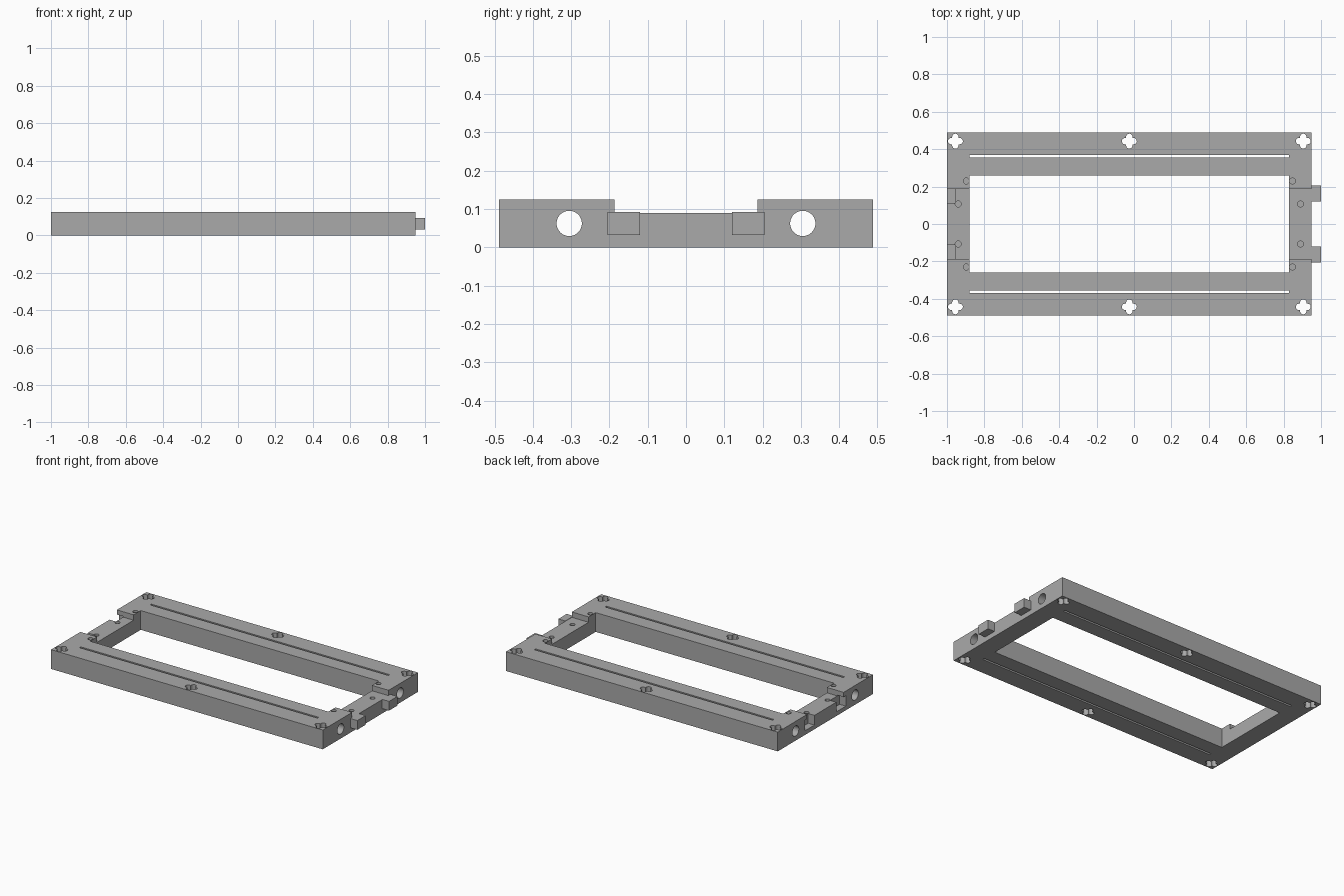
import bpy, bmesh, math

cube = bpy.data.objects.get("Cube")
if cube:
    bpy.data.objects.remove(cube, do_unlink=True)

H = 0.125            # frame height
FLOOR = 0.09         # height of the lowered end bars
X0, X1 = -1.0, 0.95  # frame ends
IN0, IN1 = -0.88, 0.83  # opening ends

grey = bpy.data.materials.new("plain grey")
grey.use_nodes = True
grey.diffuse_color = (0.4, 0.4, 0.4, 1)
grey.node_tree.nodes["Principled BSDF"].inputs["Base Color"].default_value = (0.4, 0.4, 0.4, 1)


def prism(name, profile, low, high, axis="z"):
    """Extrude a closed 2D profile along z, or along x (profile is then y, z)."""
    bm = bmesh.new()
    place = (lambda a, b, h: (a, b, h)) if axis == "z" else (lambda a, b, h: (h, a, b))
    face = bm.faces.new([bm.verts.new(place(a, b, low)) for a, b in profile])
    moved = bmesh.ops.extrude_face_region(bm, geom=[face])["geom"]
    step = place(0, 0, high - low)
    bmesh.ops.translate(bm, vec=step, verts=[v for v in moved if isinstance(v, bmesh.types.BMVert)])
    bmesh.ops.recalc_face_normals(bm, faces=bm.faces)
    mesh = bpy.data.meshes.new(name)
    bm.to_mesh(mesh)
    bm.free()
    mesh.materials.append(grey)
    obj = bpy.data.objects.new(name, mesh)
    bpy.context.collection.objects.link(obj)
    return obj


def box(name, x, y, z):
    return prism(name, [(x[0], y[0]), (x[1], y[0]), (x[1], y[1]), (x[0], y[1])], *z)


def arc(cx, cy, r, start, sweep, n):
    return [(cx + r * math.cos(start + sweep * i / n), cy + r * math.sin(start + sweep * i / n))
            for i in range(n + 1)]


def circle(cx, cy, r, n=32):
    return arc(cx, cy, r, 0, math.tau, n)[:-1]


def clover(cx, cy, reach=0.04, r=0.017):
    """Plus-shaped outline with four round ends."""
    points = []
    for k in range(4):
        a = k * math.pi / 2
        d = reach - r
        points += arc(cx + d * math.cos(a), cy + d * math.sin(a), r, a - math.pi / 2, math.pi, 10)
        points.append((cx + r * math.sqrt(2) * math.cos(a + math.pi / 4),
                       cy + r * math.sqrt(2) * math.sin(a + math.pi / 4)))
    return points


frame = box("frame", (X0, X1), (-0.488, 0.488), (0, H))


def cut(cutter):
    cutter.hide_render = True
    mod = frame.modifiers.new("cut", "BOOLEAN")
    mod.operation = "DIFFERENCE"
    mod.solver = "EXACT"
    mod.object = cutter
    bpy.context.view_layer.objects.active = frame
    bpy.ops.object.modifier_apply(modifier=mod.name)
    bpy.data.objects.remove(cutter, do_unlink=True)


# Central opening and the lowered middle of both end bars
cut(box("opening_cutter", (IN0, IN1), (-0.26, 0.26), (-0.1, 0.3)))
cut(box("end_step_cutter", (-1.2, 1.2), (-0.187, 0.187), (FLOOR, 0.3)))

for s in (-1, 1):
    # Long thin slot and lengthwise round channel in each rail
    cut(box("slot_cutter", (IN0, IN1), sorted((s * 0.356, s * 0.369)), (-0.1, 0.3)))
    cut(prism("channel_cutter", circle(s * 0.305, H / 2, 0.033, 48), -1.2, 1.2, "x"))
    # Clover-shaped screw holes
    for x in (-0.955, -0.025, 0.905):
        cut(prism("screw_hole_cutter", clover(x, s * 0.443), -0.1, 0.3))
    # Small blind pin holes
    for x, y, top in ((-0.897, 0.23, H), (0.847, 0.23, H), (-0.94, 0.107, FLOOR), (0.89, 0.107, FLOOR)):
        cut(prism("pin_hole_cutter", circle(x, s * y, 0.016, 24), top - 0.04, top + 0.05))
    # Sockets at one end, matching tabs at the other
    cut(box("socket_cutter", (-1.1, -0.955), sorted((s * 0.112, s * 0.21)), (0.027, 0.095)))
    side = "left" if s > 0 else "right"
    box("back_tab" if s > 0 else "front_tab", (X1, 1.0), sorted((s * 0.12, s * 0.205)), (0.032, 0.092))

# Smooth round holes, sharp edges elsewhere
bpy.ops.object.select_all(action="DESELECT")
frame.select_set(True)
bpy.context.view_layer.objects.active = frame
bpy.ops.object.shade_smooth_by_angle(angle=math.radians(30))
